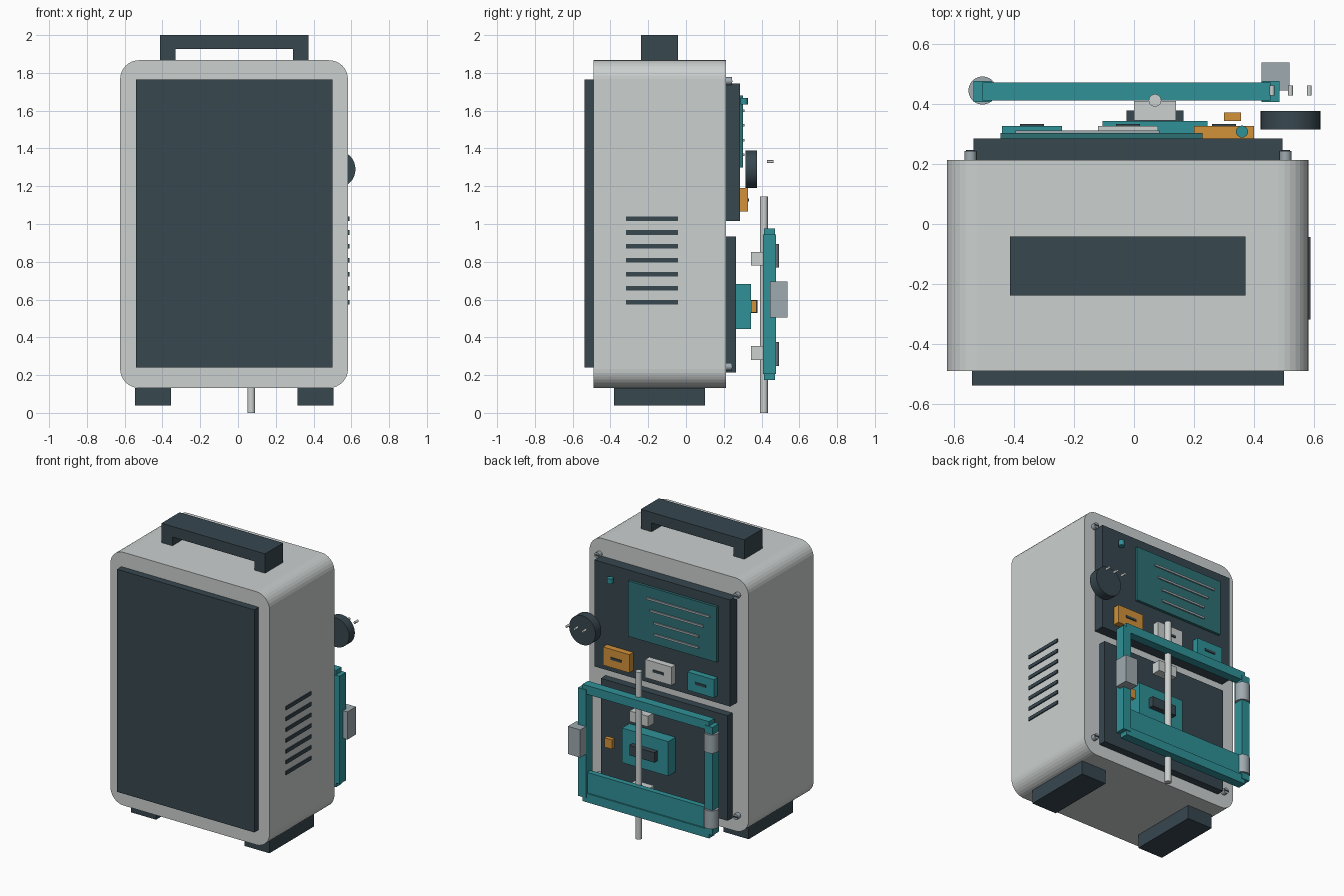
import bpy, bmesh, math
from mathutils import Matrix, Vector

if "Cube" in bpy.data.objects:
    bpy.data.objects.remove(bpy.data.objects["Cube"])


def colour(name, hexa):
    m = bpy.data.materials.new(name)
    ch = [int(hexa[i:i + 2], 16) / 255 for i in (0, 2, 4)]
    lin = [c / 12.92 if c < 0.04 else ((c + 0.055) / 1.055) ** 2.4 for c in ch]
    m.diffuse_color = (*lin, 1)
    m.use_nodes = True
    m.node_tree.nodes["Principled BSDF"].inputs["Base Color"].default_value = m.diffuse_color
    return m


SHELL = colour("light grey shell", "CBD0CF")
DARK = colour("dark slate", "37474F")
TEAL = colour("teal", "2F9198")
GLASS = colour("dark teal glass", "2E7074")
AMBER = colour("amber", "D2923A")
STEEL = colour("steel grey", "9FAAB0")


def finish(name, bm, mat):
    bmesh.ops.recalc_face_normals(bm, faces=bm.faces)
    me = bpy.data.meshes.new(name)
    bm.to_mesh(me)
    bm.free()
    me.materials.append(mat)
    ob = bpy.data.objects.new(name, me)
    bpy.context.collection.objects.link(ob)
    return ob


def box(name, mat, x, y, z):
    """Box from (min, max) pairs."""
    bm = bmesh.new()
    bmesh.ops.create_cube(bm, size=1)
    for v in bm.verts:
        v.co = Vector([(a + b) / 2 + c * (b - a) for (a, b), c in zip((x, y, z), v.co)])
    return finish(name, bm, mat)


def cyl(name, mat, centre, r, length, axis="Z", sides=24):
    bm = bmesh.new()
    rot = Matrix.Rotation(math.pi / 2, 4, "X") if axis == "Y" else Matrix()
    bmesh.ops.create_cone(bm, cap_ends=True, segments=sides, radius1=r, radius2=r,
                          depth=length, matrix=Matrix.Translation(centre) @ rot)
    ob = finish(name, bm, mat)
    bpy.context.view_layer.objects.active = ob
    ob.select_set(True)
    bpy.ops.object.shade_smooth_by_angle(angle=math.radians(35))
    ob.select_set(False)
    return ob


def extrude_xz(name, mat, pts, y0, y1):
    """Outline in x,z pulled from y0 to y1."""
    bm = bmesh.new()
    f = bm.faces.new([bm.verts.new((x, y0, z)) for x, z in pts])
    new = bmesh.ops.extrude_face_region(bm, geom=[f])["geom"]
    bmesh.ops.translate(bm, verts=[v for v in new if isinstance(v, bmesh.types.BMVert)],
                        vec=(0, y1 - y0, 0))
    return finish(name, bm, mat)


# Rounded case
X0, X1, Z0, Z1, R = -0.624, 0.582, 0.132, 1.867, 0.1
outline = []
for k, (cx, cz) in enumerate([(X1 - R, Z1 - R), (X0 + R, Z1 - R), (X0 + R, Z0 + R), (X1 - R, Z0 + R)]):
    for i in range(9):
        a = math.pi / 2 * (k + i / 8)
        outline.append((cx + R * math.cos(a), cz + R * math.sin(a)))
extrude_xz("case", SHELL, outline, -0.49, 0.213)

# Front panel, feet, handle
box("front_panel", DARK, (-0.54, 0.5), (-0.538, -0.49), (0.24, 1.765))
for side, x in (("left", -0.545), ("right", 0.315)):
    box("foot_" + side, DARK, (x, x + 0.19), (-0.38, 0.1), (0.038, Z0))
extrude_xz("handle", DARK, [(-0.413, 1.867), (-0.413, 2.0), (0.372, 2.0), (0.372, 1.867),
                            (0.29, 1.867), (0.29, 1.927), (-0.331, 1.927), (-0.331, 1.867)],
           -0.238, -0.042)

# Side vents
for i in range(7):
    z = 0.585 + i * 0.074
    box(f"vent_{i}", DARK, (0.575, 0.589), (-0.318, -0.043), (z - 0.012, z + 0.012))

# Rear panels with corner screws
box("upper_rear_panel", DARK, (-0.535, 0.495), (0.21, 0.285), (1.015, 1.745))
box("lower_rear_panel", DARK, (-0.5, 0.46), (0.21, 0.264), (0.215, 0.935))
for x in (-0.545, 0.505):
    for z in (0.245, 1.757):
        cyl("screw", STEEL, (x, 0.226, z), 0.02, 0.034, "Y", 12)
        box("screw_slot", DARK, (x - 0.015, x + 0.015), (0.24, 0.246), (z - 0.004, z + 0.004))

# Screen with readout lines
box("screen", GLASS, (-0.445, 0.228), (0.28, 0.303), (1.3, 1.68))
for i, (a, b) in enumerate([(-0.395, 0.085), (-0.345, 0.06), (-0.31, 0.03), (-0.31, 0.03)]):
    z = 1.6 - i * 0.078
    box(f"readout_line_{i}", STEEL, (a, b), (0.3, 0.311), (z - 0.007, z + 0.007))

# Three slotted modules under the screen
for name, mat, x in (("amber", AMBER, 0.2), ("grey", SHELL, -0.12), ("teal", TEAL, -0.44)):
    box("module_" + name, mat, (x, x + 0.2), (0.28, 0.327), (1.065, 1.19))
    box("module_slot_" + name, DARK, (x + 0.06, x + 0.14), (0.32, 0.333), (1.12, 1.136))

# Small knob, dial and its pins
cyl("small_knob", TEAL, (0.36, 0.308, 1.65), 0.02, 0.036)
cyl("dial", DARK, (0.522, 0.346, 1.29), 0.1, 0.062, "Y", 32)
for x in (0.46, 0.522, 0.584):
    cyl("dial_pin", SHELL, (x, 0.445, 1.33), 0.008, 0.034, "Y", 12)

# Lower control box, grip and button
box("control_box", TEAL, (-0.105, 0.245), (0.26, 0.343), (0.445, 0.682))
box("control_grip", DARK, (-0.025, 0.165), (0.34, 0.378), (0.53, 0.598))
box("amber_button", AMBER, (0.3, 0.357), (0.343, 0.372), (0.532, 0.596))

# Vertical rod and its brackets
cyl("rod", SHELL, (0.07, 0.412, 0.573), 0.021, 1.146)
for z in (0.28, 0.78):
    box("rod_bracket", SHELL, (0, 0.14), (0.345, 0.41), (z, z + 0.073))

# Door frame
for side, x in (("left", -0.535), ("right", 0.425)):
    box("frame_post_" + side, TEAL, (x, x + 0.06), (0.407, 0.477), (0.205, 0.945))
box("frame_top_bar", TEAL, (-0.505, 0.455), (0.412, 0.472), (0.915, 0.975))
box("frame_bottom_bar", TEAL, (-0.505, 0.455), (0.412, 0.472), (0.175, 0.235))
box("frame_kick_plate", TEAL, (-0.48, 0.43), (0.425, 0.462), (0.23, 0.375))

# Hinges and latch
for z in (0.312, 0.832):
    cyl("hinge", STEEL, (-0.505, 0.445, z), 0.047, 0.125)
box("latch", STEEL, (0.425, 0.518), (0.445, 0.538), (0.505, 0.695))
